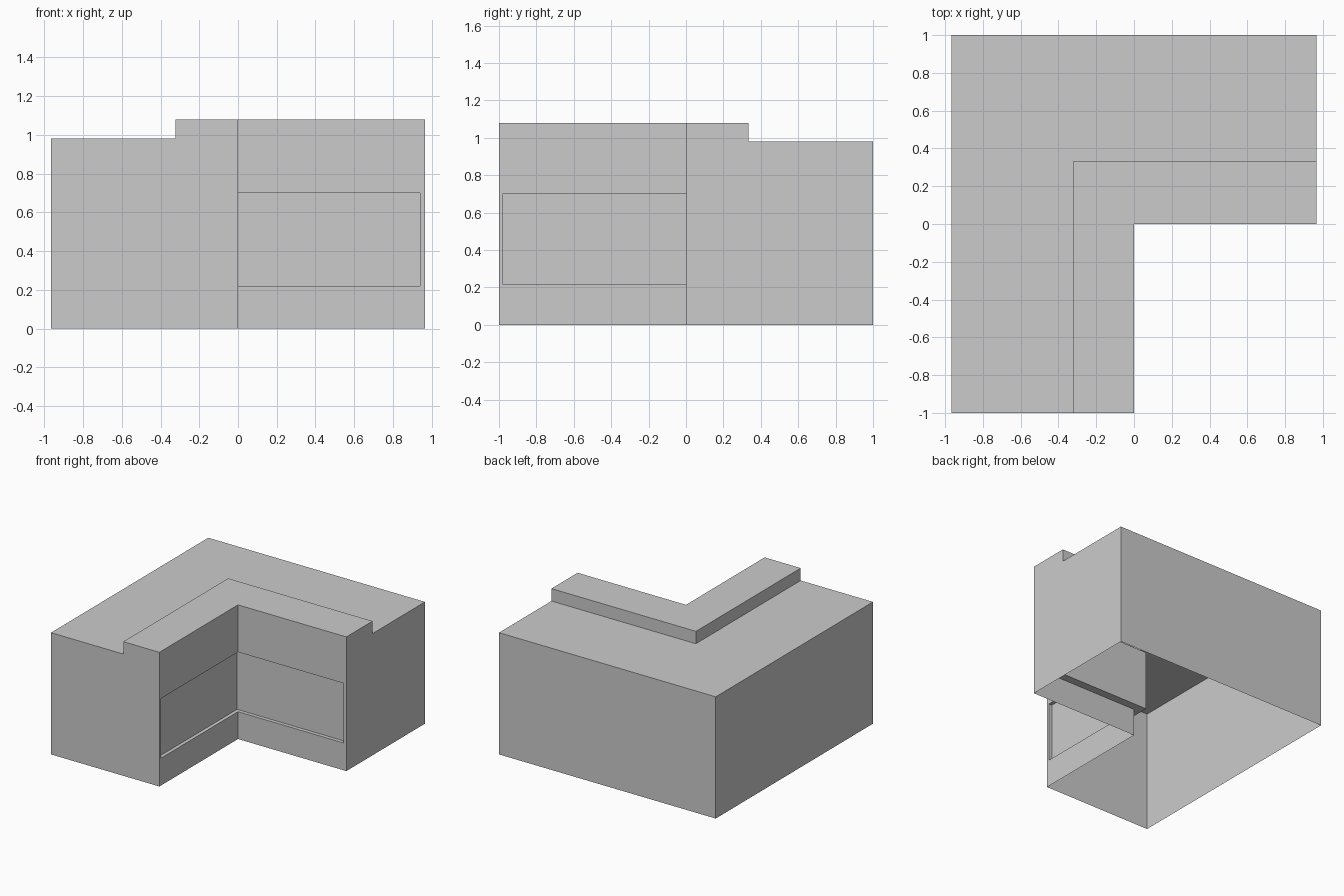
import bpy, bmesh

if "Cube" in bpy.data.objects:
    bpy.data.objects.remove(bpy.data.objects["Cube"])

HX = 0.965               # half width in x (half depth in y is 1)
END_X, END_Y = 0.94, -0.98   # where the recesses stop


def station(section, kind, pos=0.0):
    """Place an (inset, height) section across the L: 'x' arm, mitred corner, or 'y' arm."""
    if kind == 'x':
        return [(pos, d, z) for d, z in section]
    if kind == 'y':
        return [(-d * HX, pos, z) for d, z in section]
    return [(-d * HX, d, z) for d, z in section]


def sweep(name, rings):
    """Skin consecutive rings and cap both ends."""
    bm = bmesh.new()
    rows = [[bm.verts.new(p) for p in ring] for ring in rings]
    for a, b in zip(rows, rows[1:]):
        for i in range(len(a) - 1):
            bm.faces.new((a[i], a[i + 1], b[i + 1], b[i]))
    for row in (rows[0], rows[-1]):
        bm.faces.new(row)
    bmesh.ops.remove_doubles(bm, verts=bm.verts[:], dist=1e-5)
    bmesh.ops.dissolve_degenerate(bm, dist=1e-5, edges=bm.edges[:])
    bmesh.ops.dissolve_limit(bm, angle_limit=0.01, verts=bm.verts[:], edges=bm.edges[:])
    bmesh.ops.recalc_face_normals(bm, faces=bm.faces[:])
    mesh = bpy.data.meshes.new(name)
    bm.to_mesh(mesh)
    bm.free()
    obj = bpy.data.objects.new(name, mesh)
    bpy.context.collection.objects.link(obj)
    return obj


def counter_section(recess):
    return [(0, 0), (0, 0.22), (recess, 0.22), (recess, 0.70), (0, 0.70),
            (0, 1.08), (0.333, 1.08), (0.333, 0.98), (1, 0.98), (1, 0)]


# Corner counter shell: raised inner ledge, recessed fronts, open underneath
flat, cut = counter_section(0), counter_section(0.03)
sweep("corner_counter", [
    station(flat, 'x', HX), station(flat, 'x', END_X), station(cut, 'x', END_X),
    station(cut, 'corner'),
    station(cut, 'y', END_Y), station(flat, 'y', END_Y), station(flat, 'y', -1)])

# Backing of the recessed panels, seen from inside
back = [(0.03, 0.22), (0.065, 0.22), (0.065, 0.70), (0.03, 0.70)]
sweep("panel_backing", [station(back, 'x', END_X), station(back, 'corner'),
                        station(back, 'y', END_Y)])
